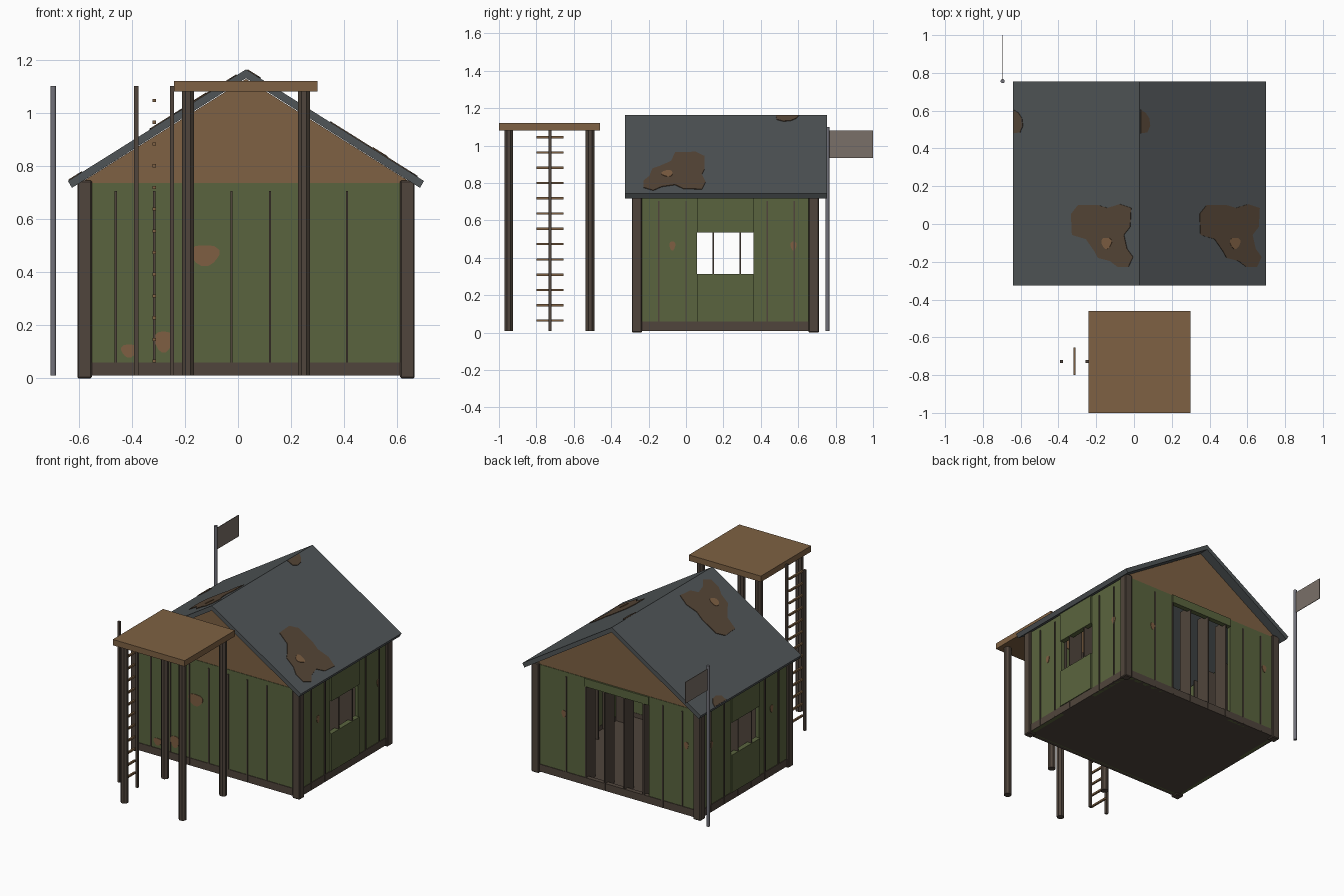
import bpy
from math import sin, cos, pi, radians

if "Cube" in bpy.data.objects:
    bpy.data.objects.remove(bpy.data.objects["Cube"], do_unlink=True)


def material(name, rgb):
    lin = [((c / 255 + 0.055) / 1.055) ** 2.4 for c in rgb] + [1.0]
    m = bpy.data.materials.new(name)
    m.use_nodes = True
    m.diffuse_color = lin
    node = next(n for n in m.node_tree.nodes if n.type == 'BSDF_PRINCIPLED')
    node.inputs["Base Color"].default_value = lin
    return m


GREEN = material("green_paint", (90, 100, 62))
PLANK = material("plank_brown", (126, 97, 67))
TIMBER = material("dark_timber", (80, 69, 60))
ROOF = material("slate_grey", (80, 85, 87))
RUST = material("roof_rust", (86, 70, 55))
WORN = material("worn_wood", (126, 95, 66))
METAL = material("pole_metal", (114, 114, 122))
CLOTH = material("flag_cloth", (122, 112, 104))

CX, CY = 0.03, 0.21          # middle of the house
HALF_X, HALF_Y = 0.635, 0.5  # outer faces of the corner posts
PITCH = 0.627                # roof rise per unit run


def mesh_object(name, verts, faces, mat):
    me = bpy.data.meshes.new(name)
    me.from_pydata(verts, [], faces)
    me.materials.append(mat)
    ob = bpy.data.objects.new(name, me)
    bpy.context.collection.objects.link(ob)
    return ob


def prism(name, outline, y0, y1, mat):
    """Extrude an x-z outline (counter-clockwise from the front) along y."""
    n = len(outline)
    verts = [(x, y, z) for y in (y0, y1) for x, z in outline]
    sides = [(i, i + n, (i + 1) % n + n, (i + 1) % n) for i in range(n)]
    caps = [tuple(range(n)), tuple(reversed(range(n, 2 * n)))]
    return mesh_object(name, verts, sides + caps, mat)


def box(name, xs, ys, zs, mat, bevel=0.0):
    (x0, x1), (z0, z1) = sorted(xs), sorted(zs)
    ob = prism(name, [(x0, z0), (x1, z0), (x1, z1), (x0, z1)], min(ys), max(ys), mat)
    if bevel:
        ob.modifiers.new("bevel", 'BEVEL').width = bevel
    return ob


def cylinder(name, x, y, z0, z1, r, sides, mat):
    bpy.ops.mesh.primitive_cylinder_add(vertices=sides, radius=r, depth=z1 - z0,
                                        location=(x, y, (z0 + z1) / 2),
                                        rotation=(0, 0, pi / sides))
    ob = bpy.context.object
    ob.name = name
    ob.data.materials.append(mat)
    return ob


def plate(name, points, mat):
    ob = mesh_object(name, points, [tuple(range(len(points)))], mat)
    mod = ob.modifiers.new("thin", 'SOLIDIFY')
    mod.thickness, mod.offset = 0.004, 0
    return ob


def wall_point(side, u, d):
    """Plan position at u along a wall, d inward from the post faces."""
    axis, s = side
    if axis == 'x':
        return CX + s * (HALF_X - d), u
    return u, CY + s * (HALF_Y - d)


def wall_box(name, side, u0, u1, d0, d1, z0, z1, mat):
    a, b = wall_point(side, u0, d0), wall_point(side, u1, d1)
    return box(name, (a[0], b[0]), (a[1], b[1]), (z0, z1), mat)


def blob(cu, cv, ru, rv, n=14):
    ring = [(2 * pi * i / n, 1 + 0.1 * sin(6 * pi * i / n)) for i in range(n)]
    return [(cu + ru * k * cos(a), cv + rv * k * sin(a)) for a, k in ring]


def spot(side, cu, cz, ru, rz):
    plate("wall_worn_spot", [(*wall_point(side, u, 0.014), z)
                             for u, z in blob(cu, cz, ru, rz)], WORN)


# Walls, studs and sills
STEP = 0.145
front, back = ('y', -1), ('y', 1)
left, right = ('x', 1), ('x', -1)
walls = {
    "front": (front, CX - 0.6, CX + 0.6, None, [-0.46 + STEP * i for i in range(7)]),
    "back": (back, CX - 0.6, CX + 0.6, (-0.21, 0.27, 0.06, 0.68),
             [-0.46 + STEP * i for i in range(7)]),
    "left": (left, CY - 0.47, CY + 0.47, (0.06, 0.36, 0.315, 0.535),
             [-0.145 + STEP * i for i in range(6)]),
    "right": (right, CY - 0.47, CY + 0.47, (0.06, 0.36, 0.315, 0.535),
              [-0.145 + STEP * i for i in range(6)]),
}
for name, (side, u0, u1, hole, studs) in walls.items():
    if hole:
        h0, h1, hz0, hz1 = hole
        wall_box(name + "_wall_panel_a", side, u0, h0, 0.015, 0.04, 0.01, 0.735, GREEN)
        wall_box(name + "_wall_panel_b", side, h1, u1, 0.015, 0.04, 0.01, 0.735, GREEN)
        wall_box(name + "_wall_over_opening", side, h0, h1, 0.006, 0.04, hz1, 0.735, GREEN)
        if hz0 > 0.1:
            wall_box(name + "_wall_under_opening", side, h0, h1, 0.006, 0.04,
                     0.06, hz0, GREEN)
    else:
        wall_box(name + "_wall", side, u0, u1, 0.015, 0.04, 0.01, 0.735, GREEN)
    wall_box(name + "_sill", side, u0, u1, 0.011, 0.042, 0.01, 0.06, TIMBER)
    for u in studs:
        wall_box(name + "_stud", side, u - 0.004, u + 0.004, 0.009, 0.11,
                 0.015, 0.705, TIMBER)

box("floor", (CX - 0.61, CX + 0.61), (CY - 0.48, CY + 0.48), (0.01, 0.03), TIMBER)

# Corner posts
for sx in (-1, 1):
    for sy in (-1, 1):
        x, y = CX + sx * HALF_X, CY + sy * HALF_Y
        box("corner_post", (x, x - sx * 0.055), (y, y - sy * 0.055), (0, 0.745),
            TIMBER, 0.005)

# Gables and roof slopes
for s, name in ((-1, "front_gable"), (1, "back_gable")):
    ya, yb = (CY + s * (HALF_Y - d) for d in (0.018, 0.045))
    prism(name, [(CX - 0.625, 0.735), (CX + 0.625, 0.735), (CX, 1.127)],
          min(ya, yb), max(ya, yb), PLANK)
for s, name in ((-1, "right_roof_slope"), (1, "left_roof_slope")):
    outline = [(CX, 1.13), (CX + s * 0.655, 0.717), (CX + s * 0.67, 0.743), (CX, 1.163)]
    prism(name, outline if s > 0 else outline[::-1], -0.325, 0.755, ROOF)

# Worn patches on the roof
PATCH = [(-.333, .053), (-.296, .1), (-.19, .1), (-.14, .085), (-.075, .105),
         (-.015, .085), (-.02, -.015), (-.053, -.058), (-.037, -.13), (-.005, -.175),
         (-.03, -.228), (-.085, -.228), (-.127, -.196), (-.19, -.18), (-.21, -.143),
         (-.254, -.08), (-.328, -.058)]


def roof_plate(name, points, lift, mat):
    plate(name, [(x, y, 1.163 + lift - PITCH * abs(x - CX)) for x, y in points], mat)


EDGE = [(0, 0.48), (0.035, 0.485), (0.05, 0.52), (0.045, 0.56), (0.025, 0.59), (0, 0.605)]
for shift, edge_x in ((0, -0.638), (0.68, CX + 0.005)):
    roof_plate("roof_rust_patch", [(x + shift, y) for x, y in PATCH], 0.002, RUST)
    roof_plate("roof_rust_core", blob(-0.145 + shift, -0.1, 0.027, 0.03), 0.005, WORN)
    roof_plate("roof_edge_rust", [(x + edge_x, y) for x, y in EDGE], 0.002, RUST)

# Worn spots on the walls
spot(front, -0.125, 0.465, 0.055, 0.04)
spot(front, -0.41, 0.105, 0.03, 0.025)
spot(front, -0.28, 0.14, 0.035, 0.04)
spot(back, 0.43, 0.45, 0.016, 0.025)
spot(back, -0.49, 0.48, 0.016, 0.025)
for side in (left, right):
    spot(side, -0.073, 0.465, 0.016, 0.025)
    spot(side, 0.575, 0.465, 0.016, 0.025)

# Watch platform on four posts
box("platform_deck", (-0.24, 0.3), (-1, -0.46), (1.08, 1.12), PLANK)
for x in (-0.188, 0.248):
    for y in (-0.947, -0.513):
        cylinder("platform_post", x, y, 0.01, 1.08, 0.025, 8, TIMBER)

# Ladder
for x in (-0.383, -0.248):
    box("ladder_rail", (x - 0.008, x + 0.008), (-0.735, -0.719), (0.01, 1.1), TIMBER)
for i in range(13):
    z = 0.065 + i * 0.0817
    box("ladder_rung", (-0.321, -0.309), (-0.8, -0.655), (z - 0.006, z + 0.006), PLANK)

# Flag on its pole
pole = cylinder("flag_pole", -0.695, 0.756, 0.01, 1.1, 0.011, 12, METAL)
bpy.ops.object.shade_smooth_by_angle(angle=radians(40))
box("flag", (-0.697, -0.693), (0.76, 1.0), (0.935, 1.08), CLOTH)
